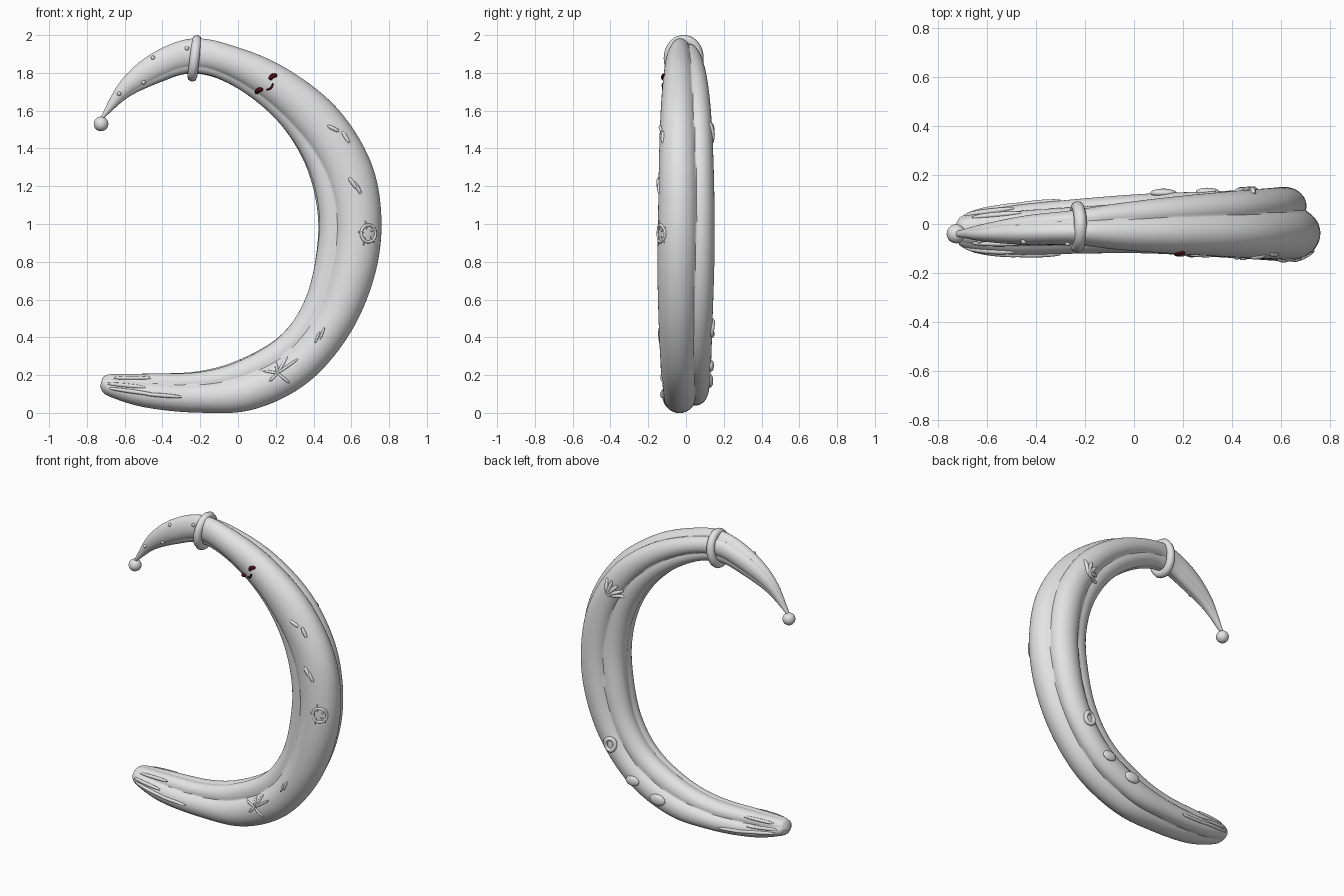
import bpy, bmesh, math
from mathutils import Vector
from mathutils.bvhtree import BVHTree

cube = bpy.data.objects.get("Cube")
if cube:
    bpy.data.objects.remove(cube)


def material(name, rgb):
    m = bpy.data.materials.new(name)
    m.use_nodes = True
    m.diffuse_color = (*rgb, 1)
    m.node_tree.nodes["Principled BSDF"].inputs["Base Color"].default_value = (*rgb, 1)
    return m


IVORY = material("pale grey", (0.77, 0.77, 0.77))
RED = material("dark red", (0.06, 0.004, 0.008))


def finish(obj, mat, angle=40):
    obj.data.materials.append(mat)
    bpy.ops.object.select_all(action="DESELECT")
    obj.select_set(True)
    bpy.context.view_layer.objects.active = obj
    bpy.ops.object.shade_smooth_by_angle(angle=math.radians(angle))
    return obj


def mesh_object(name, bm, mat):
    bmesh.ops.recalc_face_normals(bm, faces=bm.faces[:])
    me = bpy.data.meshes.new(name)
    bm.to_mesh(me)
    bm.free()
    obj = bpy.data.objects.new(name, me)
    bpy.context.collection.objects.link(obj)
    return finish(obj, mat)


def ball(name, center, radius, stretch=(1, 1, 1)):
    bm = bmesh.new()
    bmesh.ops.create_icosphere(bm, subdivisions=3, radius=radius)
    bmesh.ops.scale(bm, verts=bm.verts[:], vec=stretch)
    bmesh.ops.translate(bm, verts=bm.verts[:], vec=center)
    mesh_object(name, bm, IVORY)


# Stations along the horn: outer x, z, inner x, z, centre y, half depth
STATIONS = [
    (-.73, .14, -.72, .18, -.03, .03),
    (-.69, .09, -.68, .205, -.03, .07),
    (-.5, .03, -.5, .21, -.025, .1),
    (-.22, .003, -.22, .22, -.01, .112),
    (.08, .02, .0, .28, 0, .122),
    (.37, .16, .22, .41, 0, .133),
    (.59, .41, .35, .6, 0, .142),
    (.72, .71, .41, .84, 0, .15),
    (.757, 1.02, .42, 1.06, 0, .15),
    (.7, 1.33, .365, 1.29, 0, .145),
    (.52, 1.62, .25, 1.49, 0, .135),
    (.25, 1.83, .09, 1.65, -.003, .118),
    (-.03, 1.945, -.1, 1.765, -.01, .095),
    (-.25, 1.98, -.26, 1.795, -.015, .07),
    (-.46, 1.9, -.41, 1.75, -.025, .06),
    (-.62, 1.76, -.58, 1.67, -.035, .038),
    (-.725, 1.57, -.71, 1.56, -.04, .012),
]
LAST = len(STATIONS) - 1


def station(t):
    # smooth interpolation through the stations
    i = min(int(t), LAST - 1)
    f = t - i
    p0, p1, p2, p3 = (STATIONS[max(0, min(LAST, k))] for k in range(i - 1, i + 3))
    return [b + .5 * f * (c - a + f * (2 * a - 5 * b + 4 * c - d + f * (3 * (b - c) + d - a)))
            for a, b, c, d in zip(p0, p1, p2, p3)]


def section_radius(t, c, s):
    # cross-section of merged lobes: centre outward, centre back, radius outward, radius back
    n = .14 * math.sin(math.pi * min(t, 10) / 10)
    lobes = [
        (.15 + n, -.27, .85 - n, .73),   # main front lobe
        (.15, .48, .55, .52),            # back lobe
        (-.46, .22, .52, .52),           # inner back lobe
        (-.44, -.18, .52, .46),          # inner front lobe
    ]
    best = 0
    for cu, cv, ru, rv in lobes:
        a = (c / ru) ** 2 + (s / rv) ** 2
        b = c * cu / ru ** 2 + s * cv / rv ** 2
        k = (cu / ru) ** 2 + (cv / rv) ** 2 - 1
        best = max(best, (b + math.sqrt(b * b - a * k)) / a)
    return best


def surface(t, deg):
    ox, oz, ix, iz, y, depth = station(t)
    fade = max(0, min(1, t / 2, .25 + (LAST - t) / 5)) if t < LAST - .5 else 0
    turn = math.radians(deg + 4 * math.sin(t * 1.3))
    r = 1 + fade * (section_radius(t, math.cos(turn), math.sin(turn)) - 1)
    u = r * math.cos(math.radians(deg))
    v = r * math.sin(math.radians(deg))
    return Vector(((ox + ix) / 2 + u * (ox - ix) / 2, y + v * depth,
                   (oz + iz) / 2 + u * (oz - iz) / 2))


# Horn body
STEP, SIDES = 8, 96
bm = bmesh.new()
rings = [[bm.verts.new(surface(k / STEP, 360 * j / SIDES)) for j in range(SIDES)]
         for k in range(LAST * STEP + 1)]
for a, b in zip(rings, rings[1:]):
    for j in range(SIDES):
        bm.faces.new((a[j], a[j - 1], b[j - 1], b[j]))
bm.faces.new(rings[0])
bm.faces.new(rings[-1])
bm.normal_update()
horn_tree = BVHTree.FromBMesh(bm)
mesh_object("horn_body", bm, IVORY)


def tube(name, points, radius, mat=IVORY, radii=None, closed=False):
    cu = bpy.data.curves.new(name, "CURVE")
    cu.dimensions = "3D"
    cu.bevel_depth = radius
    cu.bevel_resolution = 2
    cu.use_fill_caps = True
    sp = cu.splines.new("POLY")
    sp.points.add(len(points) - 1)
    for i, p in enumerate(points):
        sp.points[i].co = (*p, 1)
        sp.points[i].radius = radii[i] if radii else 1
    sp.use_cyclic_u = closed
    src = bpy.data.objects.new(name + "_path", cu)
    bpy.context.collection.objects.link(src)
    me = bpy.data.meshes.new_from_object(src.evaluated_get(bpy.context.evaluated_depsgraph_get()))
    bpy.data.objects.remove(src)
    me.name = name
    me.materials.clear()
    obj = bpy.data.objects.new(name, me)
    bpy.context.collection.objects.link(obj)
    return finish(obj, mat, 60)


def on_skin(x, z, side):
    hit = horn_tree.ray_cast(Vector((x, side, z)), Vector((0, -side, 0)))[0]
    return hit or Vector((x, side * .05, z))


def stroke(name, start, end, radius, side=-1, mat=IVORY, bend=0, lift=0):
    # raised bar with rounded ends that follows the horn surface
    s, e = Vector(start), Vector(end)
    n = Vector((s.y - e.y, e.x - s.x)) * bend
    pts, radii = [], []
    for k in range(9):
        f = k / 8
        p = s.lerp(e, f) + n * math.sin(math.pi * f)
        pts.append(on_skin(p.x, p.y, side) + Vector((0, side * lift, 0)))
        radii.append(max(.45, math.sin(math.pi * f) ** .25) if 0 < f < 1 else .45)
    return tube(name, pts, radius, mat, radii)


# Ring around the narrow end
ring = []
for k in range(40):
    a = math.tau * k / 40
    ring.append((-.23 + .012 * math.sin(a), -.012 + .08 * math.cos(a), 1.877 + .098 * math.sin(a)))
tube("ring", ring, .026, closed=True)

# Ball on the tip and small studs near it
ball("tip_ball", (-.725, -.04, 1.53), .039)
for i, (x, z) in enumerate([(-.45, 1.88), (-.5, 1.75), (-.63, 1.69), (-.27, 1.93)]):
    ball(f"stud_{i + 1}", on_skin(x, z, -1), .011)

# Red face marks
stroke("eye_left", (.168, 1.763), (.207, 1.786), .013, mat=RED, bend=.2)
stroke("eye_right", (.095, 1.69), (.13, 1.712), .013, mat=RED, bend=.2, lift=.008)
stroke("mouth", (.15, 1.71), (.185, 1.745), .006, mat=RED, bend=-.2, lift=.002)

# Paired scars on the front
for i, (x, z, dx, dz, r) in enumerate([(.505, 1.505, .03, -.015, .011), (.57, 1.46, .018, -.03, .011),
                                       (.61, 1.215, .022, -.03, .012), (.635, 1.19, .015, -.03, .01),
                                       (.42, .4, .012, .03, .007), (.445, .42, .012, .03, .007)]):
    stroke(f"scar_{i + 1}", (x - dx, z - dz), (x + dx, z + dz), r)

# Knotted ring with rays on the front, plain ring on the back
for name, x, z, rx, rz, side, r in [("front_knot", .69, .95, .038, .045, -1, .008),
                                    ("back_knot", .46, .45, .032, .038, 1, .014)]:
    loop = [on_skin(x + rx * math.cos(math.tau * k / 24), z + rz * math.sin(math.tau * k / 24), side)
            for k in range(24)]
    tube(name, loop, r, closed=True)
for k in range(5):
    a = math.tau * k / 5 + .5
    c, s = math.cos(a), math.sin(a)
    stroke(f"knot_ray_{k + 1}", (.685 + .02 * c, .95 + .02 * s), (.685 + .05 * c, .95 + .07 * s), .005)

# Star-shaped carving near the base, and leaf carving on the upper back
for k, (deg, length) in enumerate([(35, .13), (60, .1), (100, .06), (170, .08), (225, .06), (320, .08)]):
    a = math.radians(deg)
    stroke(f"star_ray_{k + 1}", (.21, .21), (.21 + length * math.cos(a), .21 + length * math.sin(a)), .008)
for k in range(5):
    a = math.radians(85 + 25 * k)
    stroke(f"leaf_vein_{k + 1}", (.48, 1.44), (.48 + .1 * math.cos(a), 1.44 + .1 * math.sin(a)),
           .013, side=1)

# Finger-like ridges at the blunt end, front and back
for side, face in ((-1, "front"), (1, "back")):
    for k, (x, z, length, drop) in enumerate([(-.66, .185, .2, 0), (-.69, .155, .2, -.02),
                                              (-.68, .13, .25, -.035), (-.5, .1, .2, -.015)]):
        stroke(f"end_ridge_{face}_{k + 1}", (x, z), (x + length, z + drop), .011, side)

# Flattened lumps on the lower back
for i, (x, z, r) in enumerate([(.3, .25, .032), (.12, .17, .036)]):
    ball(f"back_lump_{i + 1}", on_skin(x, z, 1), r, (1.5, .5, 1))
